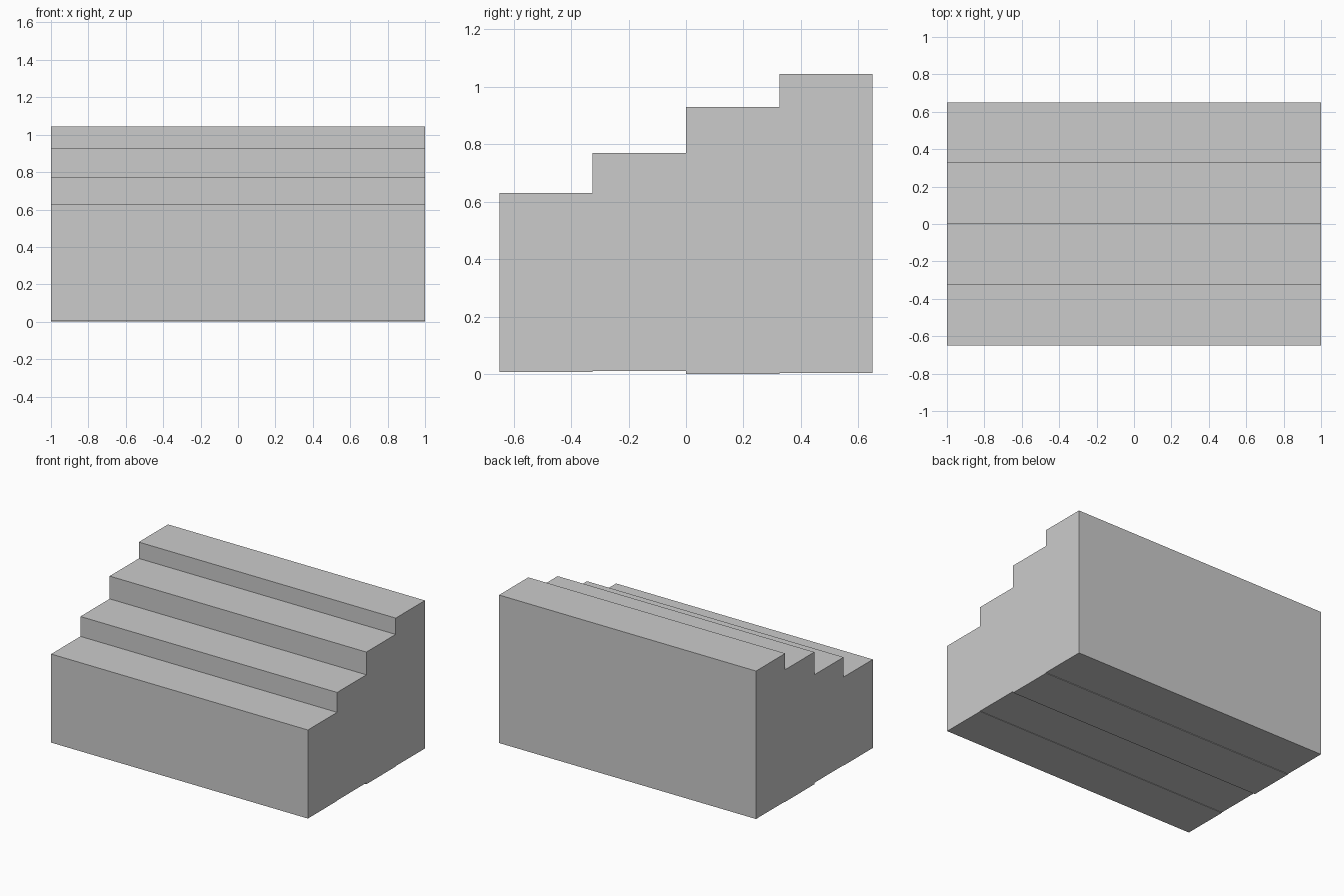
import bpy, bmesh
from mathutils import Matrix, Vector

if "Cube" in bpy.data.objects:
    bpy.data.objects.remove(bpy.data.objects["Cube"])


def box(name, lo, hi):
    lo, hi = Vector(lo), Vector(hi)
    bm = bmesh.new()
    mat = Matrix.Translation((lo + hi) / 2) @ Matrix.Diagonal((*(hi - lo), 1))
    bmesh.ops.create_cube(bm, size=1, matrix=mat)
    mesh = bpy.data.meshes.new(name)
    bm.to_mesh(mesh)
    bm.free()
    obj = bpy.data.objects.new(name, mesh)
    bpy.context.collection.objects.link(obj)
    return obj


# Four solid step blocks, front to back: (bottom, top, half width)
DEPTH = 0.325
steps = [(0.007, 0.63, 0.999), (0.01, 0.77, 0.999), (0.0, 0.93, 0.999), (0.004, 1.045, 1.0)]
for i, (bottom, top, half) in enumerate(steps):
    y = -2 * DEPTH + i * DEPTH
    box(f"step_{i + 1}", (-half, y, bottom), (half, y + DEPTH, top))
